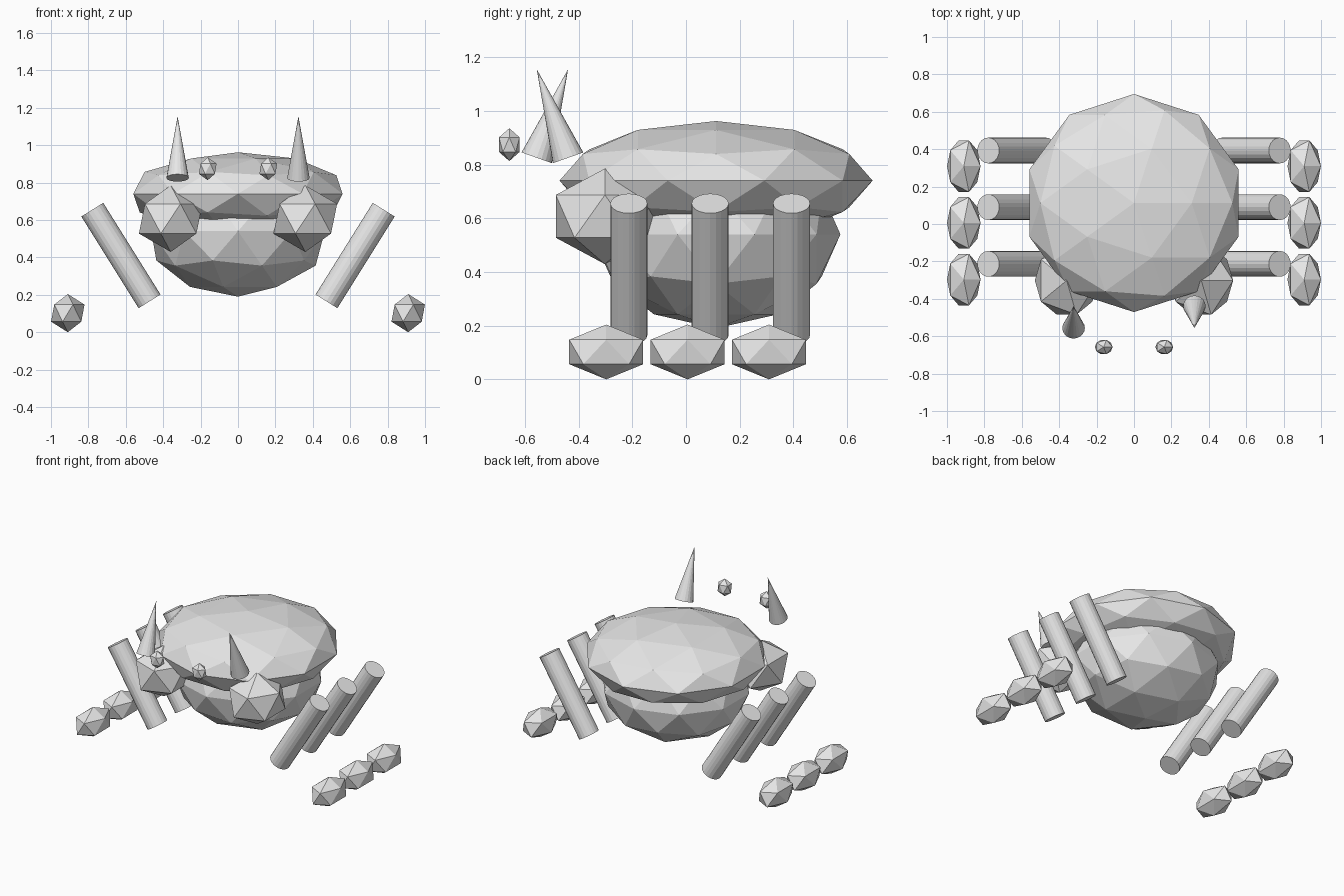
import bpy
import math

if "Cube" in bpy.data.objects:
    bpy.data.objects.remove(bpy.data.objects["Cube"])

# One plain grey for the whole creature
grey = bpy.data.materials.new("light grey")
grey.diffuse_color = (0.8, 0.8, 0.8, 1.0)
grey.use_nodes = True
grey.node_tree.nodes["Principled BSDF"].inputs["Base Color"].default_value = grey.diffuse_color


def finish(name):
    ob = bpy.context.object
    ob.name = name
    ob.data.materials.append(grey)
    for p in ob.data.polygons:
        p.use_smooth = False
    return ob


def ball(name, loc, size, detail=1):
    bpy.ops.mesh.primitive_ico_sphere_add(subdivisions=detail, radius=1, location=loc)
    ob = finish(name)
    ob.scale = size
    return ob


# Belly and the wide shell above it
ball("body", (0, 0.112, 0.54), (0.488, 0.463, 0.35), 2)
ball("shell", (0, 0.112, 0.74), (0.588, 0.583, 0.222), 2)

for side, label in ((-1, "left"), (1, "right")):
    # Claws and eyes
    ball(label + "_claw", (side * 0.36, -0.302, 0.607), (0.19, 0.215, 0.178))
    ball(label + "_eye", (side * 0.162, -0.658, 0.874), (0.053, 0.045, 0.061))

    # Horns, leaning back on the left and forward on the right
    bpy.ops.mesh.primitive_cone_add(vertices=20, radius1=0.06, radius2=0, depth=0.35,
                                    location=(side * 0.323, -0.4975, 0.99),
                                    rotation=(side * math.radians(19.5), 0, 0))
    finish(label + "_horn")

    # Three sloping legs, each with a foot further out
    for y, place in ((-0.213, "front"), (0.09, "middle"), (0.393, "back")):
        bpy.ops.mesh.primitive_cylinder_add(vertices=20, radius=0.069, depth=0.578,
                                            location=(side * 0.626, y, 0.41),
                                            rotation=(0, side * math.radians(32), 0))
        finish(f"{label}_{place}_leg")
        ball(f"{label}_{place}_foot", (side * 0.91, y - 0.084, 0.102), (0.1, 0.162, 0.102))
